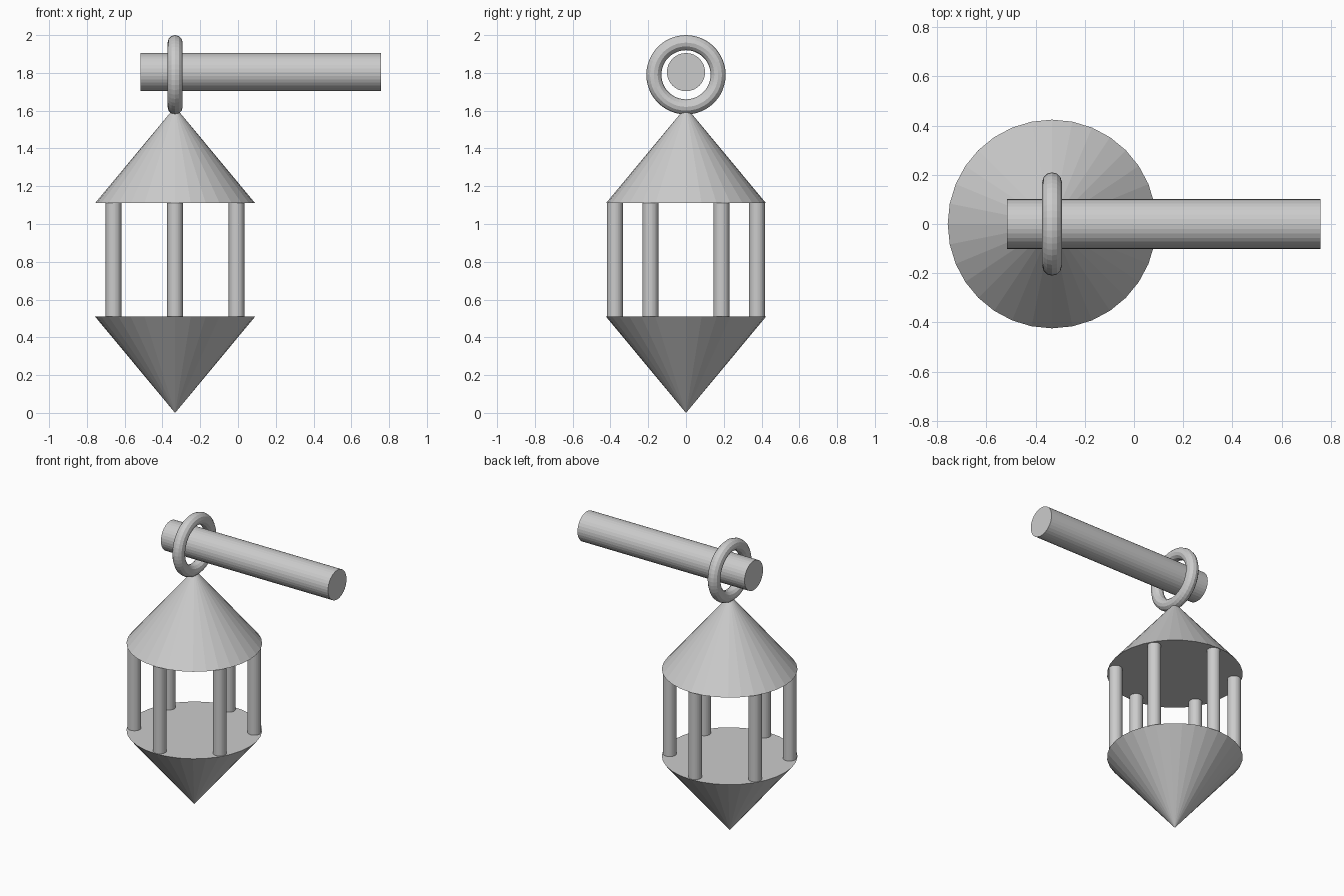
import bpy, math

if "Cube" in bpy.data.objects:
    bpy.data.objects.remove(bpy.data.objects["Cube"])

CX = -0.333          # lantern axis
CONE_R, CONE_H = 0.424, 0.51
LOW_Z, HIGH_Z = 0.51, 1.11


def cylinder(name, radius, depth, loc, rot=(0, 0, 0)):
    bpy.ops.mesh.primitive_cylinder_add(vertices=32, radius=radius, depth=depth,
                                        location=loc, rotation=rot)
    bpy.context.object.name = name


def cone(name, r_bottom, r_top, base_z):
    bpy.ops.mesh.primitive_cone_add(vertices=32, radius1=r_bottom, radius2=r_top,
                                    depth=CONE_H, location=(CX, 0, base_z + CONE_H / 2))
    bpy.context.object.name = name


# Pointed base and roof
cone("base_cone", 0, CONE_R, 0)
cone("roof_cone", CONE_R, 0, HIGH_Z)

# Six posts between base and roof
for i in range(6):
    a = math.radians(90 + 60 * i)
    cylinder(f"post_{i + 1}", 0.042, HIGH_Z - LOW_Z + 0.004,
             (CX + 0.376 * math.cos(a), 0.376 * math.sin(a), (LOW_Z + HIGH_Z) / 2))

# Hanging ring
bpy.ops.mesh.primitive_torus_add(major_radius=0.17, minor_radius=0.04,
                                 major_segments=48, minor_segments=12,
                                 location=(CX, 0, 1.79), rotation=(0, math.pi / 2, 0))
bpy.context.object.name = "hanging_ring"

# Horizontal bar through the ring
cylinder("support_bar", 0.101, 1.274, (0.12, 0, 1.804), (0, math.pi / 2, 0))
